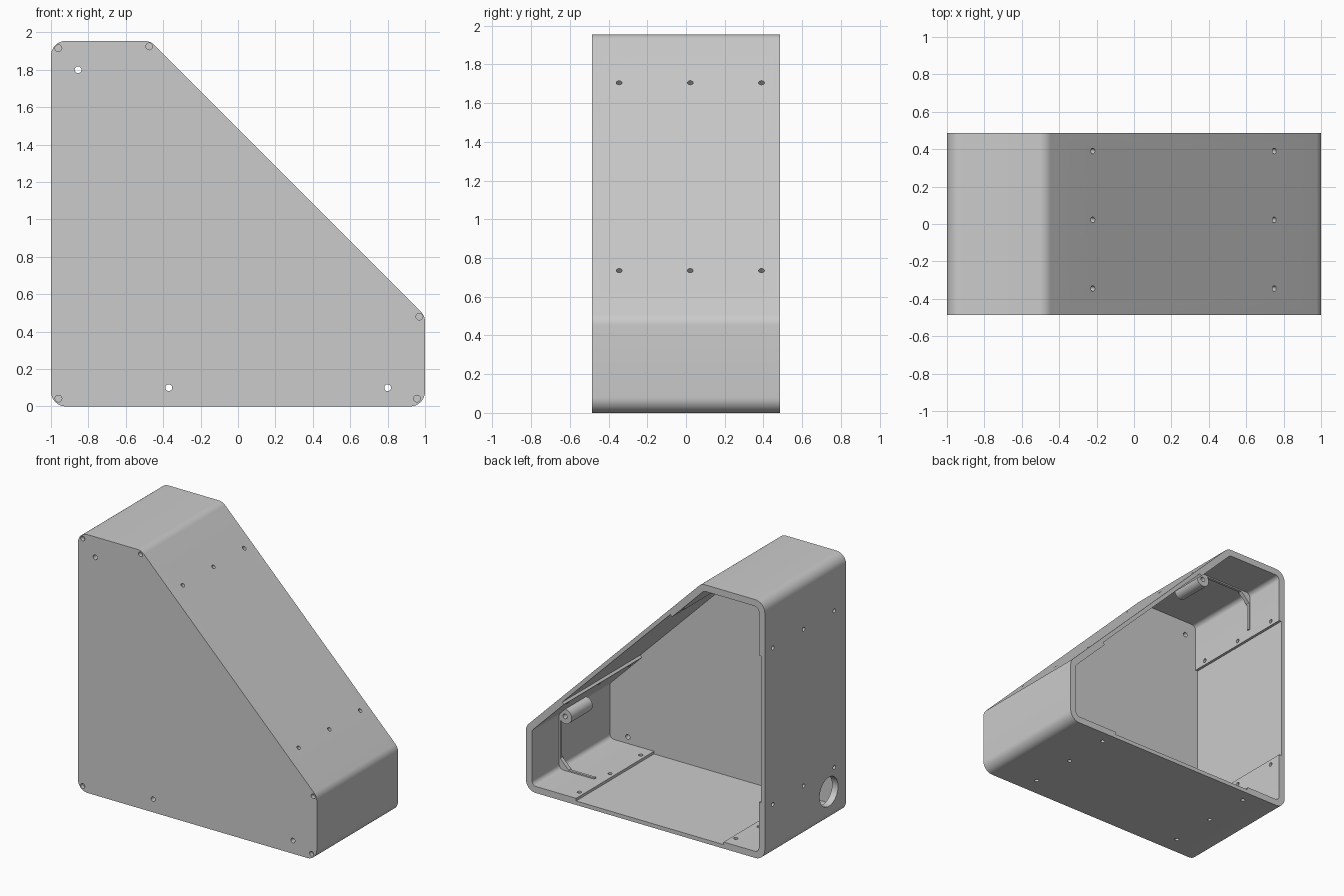
import bpy, bmesh, math
from mathutils import Vector

cube = bpy.data.objects.get("Cube")
if cube:
    bpy.data.objects.remove(cube, do_unlink=True)

grey = bpy.data.materials.new("plain grey")
grey.use_nodes = True
grey.diffuse_color = (0.6, 0.6, 0.6, 1)
grey.node_tree.nodes["Principled BSDF"].inputs["Base Color"].default_value = (0.6, 0.6, 0.6, 1)

Y = 0.486                 # half depth
THICK, THIN = 0.05, 0.03  # wall at the corners and along the panels
RIB_Y = 0.16
CORNERS = [Vector(p) for p in [(-1, 0), (1, 0), (1, 0.485), (-0.47, 1.955), (-1, 1.955)]]
N = len(CORNERS)


def direction(i):
    return (CORNERS[(i + 1) % N] - CORNERS[i]).normalized()


def inward(i):
    d = direction(i)
    return Vector((-d.y, d.x))


def inset_corner(i, t):
    a, b = inward(i - 1), inward(i)
    return CORNERS[i] + (a + b) * t / (1 + a.dot(b))


def fillet(prev, p, nxt, r, steps=8):
    """Points of an arc rounding the corner p."""
    a, b = (prev - p).normalized(), (nxt - p).normalized()
    half = a.angle(b) / 2
    centre = p + (a + b).normalized() * r / math.sin(half)
    start = p + a * r / math.tan(half) - centre
    sweep = math.pi - 2 * half
    turn = [start.x * math.cos(sweep * k / steps) - start.y * math.sin(sweep * k / steps) for k in range(steps + 1)]
    lift = [start.x * math.sin(sweep * k / steps) + start.y * math.cos(sweep * k / steps) for k in range(steps + 1)]
    return [centre + Vector(v) for v in zip(turn, lift)]


def outline(t, r, recesses=None):
    pts = []
    for i in range(N):
        c = [inset_corner(k % N, t) for k in (i - 1, i, i + 1)]
        pts += fillet(*c, r)
        if recesses and i in recesses:
            a, b = [CORNERS[i] + direction(i) * s for s in recesses[i]]
            n = inward(i)
            pts += [a + n * t, a + n * THIN, b + n * THIN, b + n * t]
    return pts


def finish(name, bm):
    bmesh.ops.recalc_face_normals(bm, faces=bm.faces[:])
    mesh = bpy.data.meshes.new(name)
    bm.to_mesh(mesh)
    bm.free()
    mesh.materials.append(grey)
    ob = bpy.data.objects.new(name, mesh)
    bpy.context.collection.objects.link(ob)
    return ob


def prism(name, pts, y0, y1):
    bm = bmesh.new()
    face = bm.faces.new([bm.verts.new((p[0], y0, p[1])) for p in pts])
    ext = bmesh.ops.extrude_face_region(bm, geom=[face])
    verts = [g for g in ext["geom"] if isinstance(g, bmesh.types.BMVert)]
    bmesh.ops.translate(bm, vec=(0, y1 - y0, 0), verts=verts)
    return finish(name, bm)


def rod(name, a, b, r, sides=20):
    a, b = Vector(a), Vector(b)
    bm = bmesh.new()
    bmesh.ops.create_cone(bm, cap_ends=True, segments=sides, radius1=r, radius2=r, depth=(b - a).length)
    m = (b - a).to_track_quat("Z", "Y").to_matrix().to_4x4()
    m.translation = (a + b) / 2
    bmesh.ops.transform(bm, matrix=m, verts=bm.verts[:])
    return finish(name, bm)


def cut(ob, cutter):
    mod = ob.modifiers.new("cut", "BOOLEAN")
    mod.operation, mod.solver, mod.object = "DIFFERENCE", "EXACT", cutter
    bpy.context.view_layer.objects.active = ob
    bpy.ops.object.modifier_apply(modifier=mod.name)
    bpy.data.objects.remove(cutter, do_unlink=True)


def smooth(ob):
    bpy.ops.object.select_all(action="DESELECT")
    ob.select_set(True)
    bpy.context.view_layer.objects.active = ob
    bpy.ops.object.shade_smooth_by_angle(angle=math.radians(30))


# Shell: solid wedge hollowed from the open back, thinner between the corners
shell = prism("enclosure_shell", outline(0, 0.08), -Y, Y)
recesses = {0: (0.345, 1.58), 2: (0.4, 1.68), 4: (0.415, 1.525)}
cut(shell, prism("cavity", outline(THICK, 0.035, recesses), -Y + 0.04, Y + 0.1))

# Holes through the front and blind screw holes at its corners
for x, z in [(-0.855, 1.8), (-0.37, 0.1), (0.8, 0.1)]:
    cut(shell, rod("hole", (x, -Y - 0.1, z), (x, -Y + 0.1, z), 0.018))
for x, z in [(-0.96, 0.042), (0.957, 0.042), (0.97, 0.48), (-0.475, 1.925), (-0.96, 1.915)]:
    cut(shell, rod("hole", (x, -Y - 0.1, z), (x, -Y + 0.03, z), 0.018))

# Rows of three holes through floor, slope and tall wall
rows = [((-0.69, 0), 0), ((0.62, 0), 0), ((0.75, 0.735), 2), ((-0.22, 1.705), 2),
        ((-1, 1.575), 4), ((-1, 0.39), 4)]
for p, edge in rows:
    n = inward(edge) * 0.1
    for y in (-0.345, 0.022, 0.39):
        a, b = Vector(p) - n, Vector(p) + n
        cut(shell, rod("hole", (a.x, y, a.y), (b.x, y, b.y), 0.015))

# Cable opening in the tall wall
cut(shell, rod("hole", (-1.1, -0.28, 0.23), (-0.9, -0.28, 0.23), 0.11, 40))
smooth(shell)

# Screw bosses in the two blunt corners
for name, x, z in [("lower_boss", 0.9, 0.46), ("upper_boss", -0.51, 1.86)]:
    boss = rod(name, (x, RIB_Y - 0.25, z), (x, RIB_Y, z), 0.055, 32)
    cut(boss, rod("hole", (x, RIB_Y - 0.15, z), (x, RIB_Y + 0.1, z), 0.018))
    smooth(boss)

# Thin ribs and triangular gussets in the square corners
for i, before, after in [(0, 0.25, 0.25), (1, 0.25, 0.4), (4, 0.4, 0.3)]:
    c = inset_corner(i, THICK - 0.005)
    back, ahead = -direction(i - 1), direction(i)
    if i == 1:
        before, after = 0.3, 0.4
    if i == 4:
        before, after = 0.42, 0.3
    for label, d, side, length in [("a", back, ahead, before), ("b", ahead, back, after)]:
        prism(f"rib_{i}_{label}", [c, c + d * length, c + d * length + side * 0.015, c + side * 0.015],
              RIB_Y - 0.02, RIB_Y)
    prism(f"corner_gusset_{i}", [c, c + ahead * 0.1, c + back * 0.1], RIB_Y - 0.03, RIB_Y)
